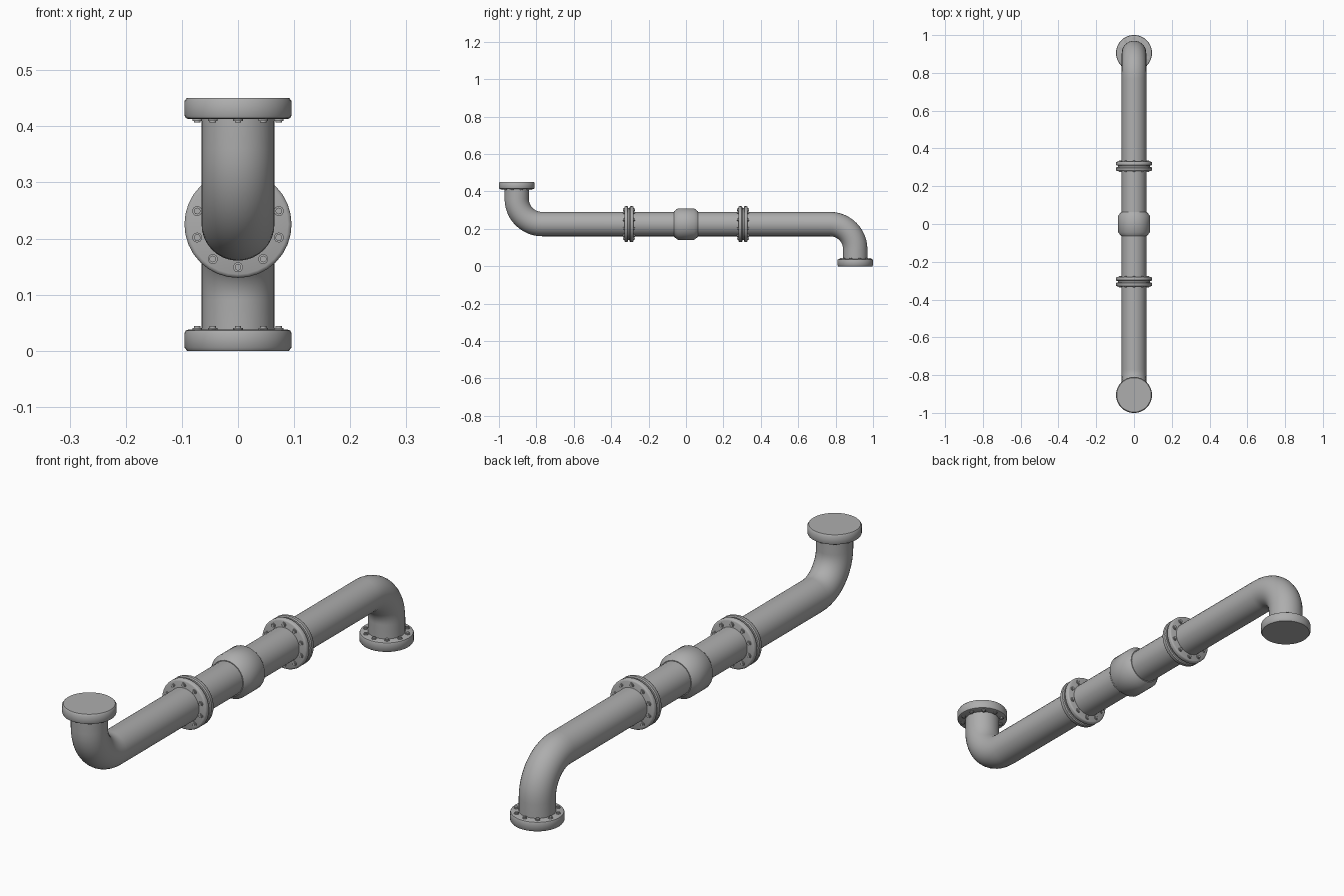
import bpy, bmesh
from math import pi, sin, cos, radians
from mathutils import Matrix, Vector

if "Cube" in bpy.data.objects:
    bpy.data.objects.remove(bpy.data.objects["Cube"], do_unlink=True)

MID_Z = 0.2255      # height of the straight run
HEIGHT = 2 * MID_Z
PIPE_R = 0.065
END_Y = 0.905       # distance of the vertical ends
BEND_R = 0.135
FLANGE_R = 0.0955
BOLTS = 10

steel = bpy.data.materials.new("grey steel")
steel.use_nodes = True
COLOUR = (0.42, 0.42, 0.42, 1)
steel.diffuse_color = COLOUR
steel.node_tree.nodes["Principled BSDF"].inputs["Base Color"].default_value = COLOUR


def finish(name, bm):
    bmesh.ops.recalc_face_normals(bm, faces=bm.faces)
    mesh = bpy.data.meshes.new(name)
    bm.to_mesh(mesh)
    bm.free()
    mesh.materials.append(steel)
    obj = bpy.data.objects.new(name, mesh)
    bpy.context.collection.objects.link(obj)
    bpy.ops.object.select_all(action='DESELECT')
    obj.select_set(True)
    bpy.context.view_layer.objects.active = obj
    bpy.ops.object.shade_smooth_by_angle(angle=radians(40))
    return obj


def skin(bm, rings):
    """Join rings of vertices into a closed tube."""
    n = len(rings[0])
    for a, b in zip(rings, rings[1:]):
        for i in range(n):
            j = (i + 1) % n
            bm.faces.new((a[i], a[j], b[j], b[i]))
    bm.faces.new(rings[0])
    bm.faces.new(rings[-1])


def lathe(bm, profile, matrix, sides=32):
    """Turn (radius, height) pairs around the local z axis."""
    skin(bm, [[bm.verts.new(matrix @ Vector((r * sin(2 * pi * i / sides),
                                             r * cos(2 * pi * i / sides), h)))
               for i in range(sides)] for r, h in profile])


def place(y, z, turn):
    return Matrix.Translation((0, y, z)) @ Matrix.Rotation(turn, 4, 'X')


def bolt_ring(bm, matrix):
    """Bolts standing on the local z = 0 face."""
    for i in range(BOLTS):
        spot = Matrix.Rotation(2 * pi * i / BOLTS, 4, 'Z') @ Matrix.Translation((0, 0.0765, 0))
        lathe(bm, [(0.009, -0.002), (0.009, 0.003), (0.006, 0.003), (0.006, 0.006)],
              matrix @ spot, 10)


# Pipe: straight run with an elbow up at the front and down at the back
half = [(-END_Y, HEIGHT - 0.01)]
for i in range(13):
    a = pi / 2 * i / 12
    half.append((-END_Y + BEND_R * (1 - cos(a)), MID_Z + BEND_R * (1 - sin(a))))
path = half + [(-y, HEIGHT - z) for y, z in reversed(half)]
bm = bmesh.new()
rings = []
for i, (y, z) in enumerate(path):
    before, after = path[max(i - 1, 0)], path[min(i + 1, len(path) - 1)]
    along = Vector((0, after[0] - before[0], after[1] - before[1])).normalized()
    # ends of each elbow stay square to the straight lengths
    if i in (1, len(path) - 2):
        along = Vector((0, 0, -1))
    elif i in (len(half) - 1, len(half)):
        along = Vector((0, 1, 0))
    side = Vector((1, 0, 0))
    out = along.cross(side)
    rings.append([bm.verts.new(Vector((0, y, z)) + PIPE_R * (side * cos(t) + out * sin(t)))
                  for t in (2 * pi * k / 32 for k in range(32))])
skin(bm, rings)
finish("pipe", bm)

# Closed end flanges, bolted on the pipe side
THICK = 0.038
end_profile = [(0.088, 0), (0.0935, 0.002), (FLANGE_R, 0.007),
               (FLANGE_R, THICK - 0.006), (0.091, THICK)]
for name, y, z, turn in (("front", -END_Y, HEIGHT - THICK, 0), ("back", END_Y, THICK, pi)):
    bm = bmesh.new()
    lathe(bm, end_profile, place(y, z, turn))
    finish(name + "_end_flange", bm)
    bm = bmesh.new()
    bolt_ring(bm, place(y, z, turn) @ Matrix.Rotation(pi, 4, 'X'))
    finish(name + "_end_bolts", bm)

# Paired joint flanges with a narrow groove between them
disc = [(0.089, 0.025), (0.0935, 0.023), (FLANGE_R, 0.019),
        (FLANGE_R, 0.008), (0.092, 0.004), (0.086, 0.004)]
joint_profile = disc + [(r, -h) for r, h in reversed(disc)]
for name, y in (("front", -0.305), ("back", 0.305)):
    bm = bmesh.new()
    lathe(bm, joint_profile, place(y, MID_Z, pi / 2))
    finish(name + "_joint_flange", bm)
    bm = bmesh.new()
    for s in (-1, 1):
        bolt_ring(bm, place(y + s * 0.025, MID_Z, -s * pi / 2))
    finish(name + "_joint_bolts", bm)

# Chamfered coupling sleeve in the middle
bm = bmesh.new()
lathe(bm, [(0.064, -0.064), (0.068, -0.064), (0.0845, -0.043),
           (0.0845, 0.043), (0.068, 0.064), (0.064, 0.064)], place(0, MID_Z, pi / 2))
finish("coupling", bm)
